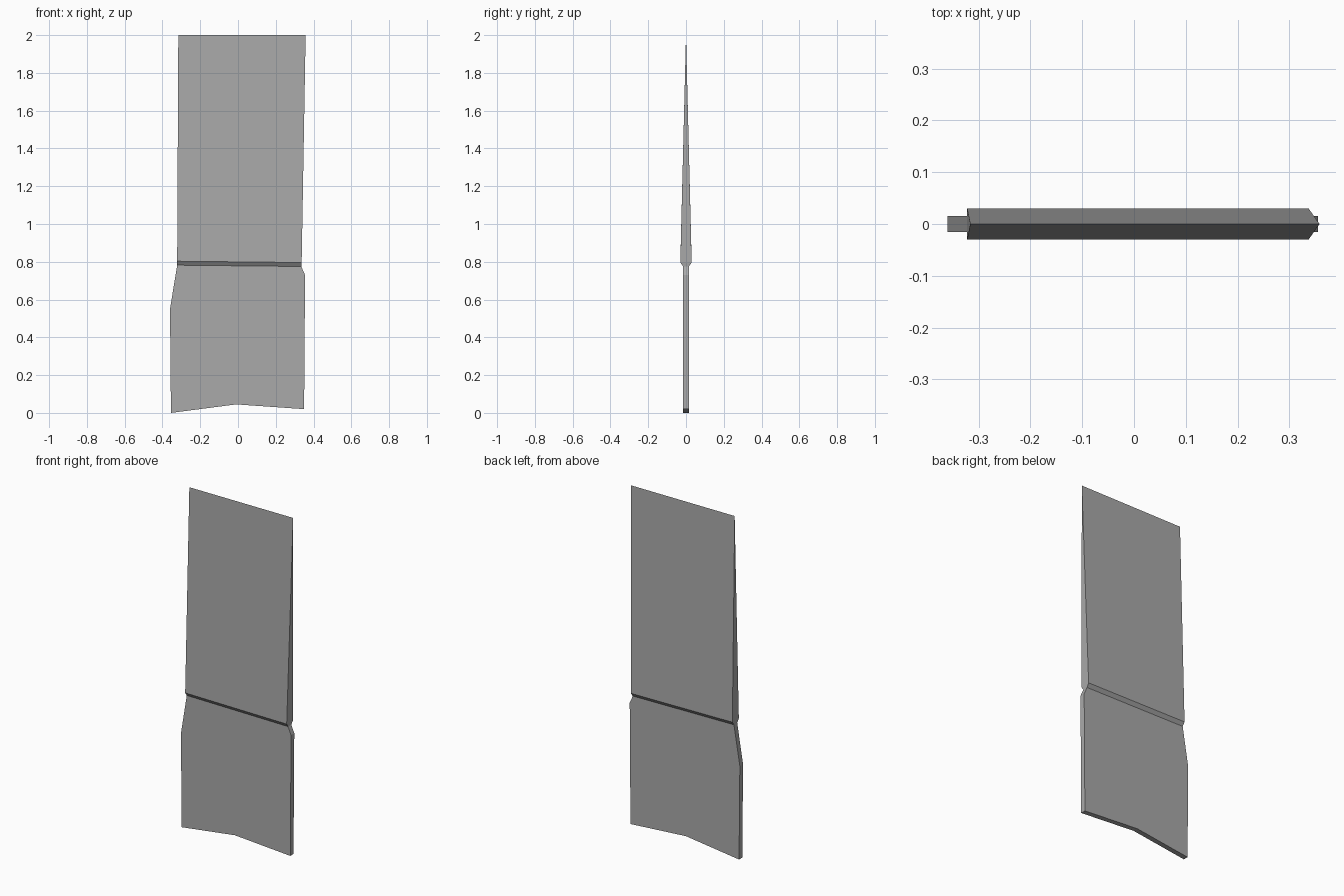
import bpy
import bmesh

cube = bpy.data.objects.get("Cube")
if cube:
    bpy.data.objects.remove(cube)

grey = bpy.data.materials.new("plain_grey")
grey.use_nodes = True
colour = (0.4, 0.4, 0.4, 1)
grey.diffuse_color = colour
grey.node_tree.nodes["Principled BSDF"].inputs["Base Color"].default_value = colour

bm = bmesh.new()

# Lower plate: notched outline (x, z) pulled through its thickness
outline = [(-0.355, 0.0), (-0.01, 0.045), (0.35, 0.02), (0.355, 0.73),
           (0.335, 0.775), (-0.322, 0.782), (-0.36, 0.55)]
plate = bm.faces.new([bm.verts.new((x, -0.015, z)) for x, z in outline])
back = bmesh.ops.extrude_face_region(bm, geom=[plate], use_keep_orig=True)
for v in back["geom"]:
    if isinstance(v, bmesh.types.BMVert):
        v.co.y = 0.015
bm.normal_update()


def raise_section(face, left, right, half):
    """Extrude a face and place its corners at (x, z) left and right."""
    new_face = bmesh.ops.extrude_discrete_faces(bm, faces=[face])["faces"][0]
    for v in new_face.verts:
        x, z = left if v.co.x < 0 else right
        v.co = (x, half if v.co.y > 0 else -half, z)
    return new_face


# Shoulder bevel, then the wedge rising to a sharp edge
top = next(f for f in bm.faces if len(f.verts) == 4
           and min(v.co.z for v in f.verts) > 0.76)
top = raise_section(top, (-0.322, 0.803), (0.337, 0.796), 0.03)
top = raise_section(top, (-0.316, 2.0), (0.358, 2.0), 0.0)
bmesh.ops.remove_doubles(bm, verts=bm.verts[:], dist=0.0001)
bmesh.ops.recalc_face_normals(bm, faces=bm.faces[:])

mesh = bpy.data.meshes.new("wedge_blade")
bm.to_mesh(mesh)
bm.free()
mesh.materials.append(grey)
bpy.context.collection.objects.link(bpy.data.objects.new("wedge_blade", mesh))
